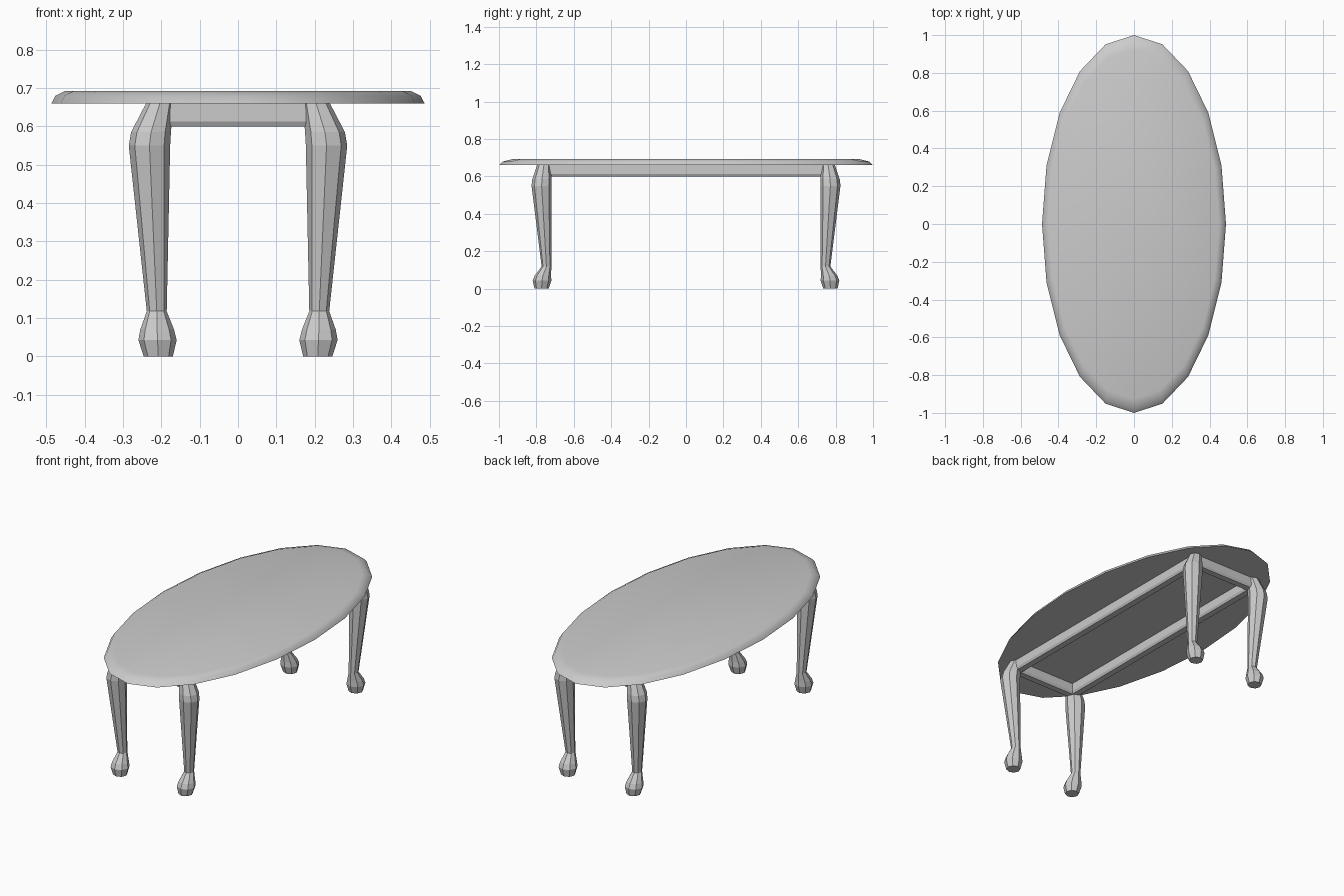
import bpy, bmesh, math
from mathutils import Vector

cube = bpy.data.objects.get("Cube")
if cube:
    bpy.data.objects.remove(cube, do_unlink=True)

grey = bpy.data.materials.new("light grey")
grey.use_nodes = True
colour = (0.6, 0.6, 0.6, 1)
grey.diffuse_color = colour
grey.node_tree.nodes["Principled BSDF"].inputs["Base Color"].default_value = colour


def loft(name, sections, sides, smooth=None):
    """Skin stacked ellipses given as (x, y, z, x radius, y radius)."""
    bm = bmesh.new()
    rings = []
    for x, y, z, rx, ry in sections:
        angles = [math.tau * i / sides for i in range(sides)]
        rings.append([bm.verts.new((x + rx * math.cos(a), y + ry * math.sin(a), z))
                      for a in angles])
    for low, high in zip(rings, rings[1:]):
        for i in range(sides):
            j = (i + 1) % sides
            bm.faces.new((low[i], low[j], high[j], high[i]))
    bm.faces.new(rings[0][::-1])
    bm.faces.new(rings[-1])
    finish(name, bm, smooth)


def finish(name, bm, smooth=None):
    bmesh.ops.recalc_face_normals(bm, faces=bm.faces)
    mesh = bpy.data.meshes.new(name)
    bm.to_mesh(mesh)
    bm.free()
    mesh.materials.append(grey)
    obj = bpy.data.objects.new(name, mesh)
    bpy.context.collection.objects.link(obj)
    if smooth:
        bpy.ops.object.select_all(action="DESELECT")
        obj.select_set(True)
        bpy.context.view_layer.objects.active = obj
        bpy.ops.object.shade_smooth_by_angle(angle=math.radians(smooth))


def rail(name, start, end):
    """Straight rail with a narrow chamfer along the lower edges."""
    start, end = Vector(start), Vector(end)
    along = (end - start).normalized()
    side = Vector((-along.y, along.x, 0))
    profile = [(-0.025, 0.66), (-0.025, 0.613), (-0.018, 0.6),
               (0.018, 0.6), (0.025, 0.613), (0.025, 0.66)]
    bm = bmesh.new()
    ends = [[bm.verts.new(p + side * s + Vector((0, 0, z))) for s, z in profile]
            for p in (start, end)]
    for i in range(len(profile)):
        j = (i + 1) % len(profile)
        bm.faces.new((ends[0][i], ends[0][j], ends[1][j], ends[1][i]))
    bm.faces.new(ends[0])
    bm.faces.new(ends[1][::-1])
    finish(name, bm)


# Oval top with a rounded upper rim
rim = [(0.66, 1.0), (0.68, 0.978), (0.693, 0.925)]
loft("table_top", [(0, 0, z, 0.487 * s, s) for z, s in rim], 20, 40)

# Leg sections: centre x, centre y, height, radius
leg = [(0.208, 0.772, 0.0, 0.038), (0.21, 0.77, 0.043, 0.05),
       (0.211, 0.765, 0.07, 0.044), (0.212, 0.746, 0.118, 0.026),
       (0.231, 0.772, 0.55, 0.054), (0.227, 0.77, 0.585, 0.052),
       (0.204, 0.76, 0.66, 0.036)]
for sy, end_name in ((-1, "front"), (1, "back")):
    for sx, side_name in ((-1, "right"), (1, "left")):
        loft(f"{end_name}_{side_name}_leg",
             [(sx * x, sy * y, z, r, r) for x, y, z, r in leg], 8)

# Rails joining the legs under the top
for s, end_name, side_name in ((-1, "front", "right"), (1, "back", "left")):
    rail(f"{end_name}_rail", (-0.2, s * 0.755, 0), (0.2, s * 0.755, 0))
    rail(f"{side_name}_rail", (s * 0.2, -0.755, 0), (s * 0.2, 0.755, 0))
